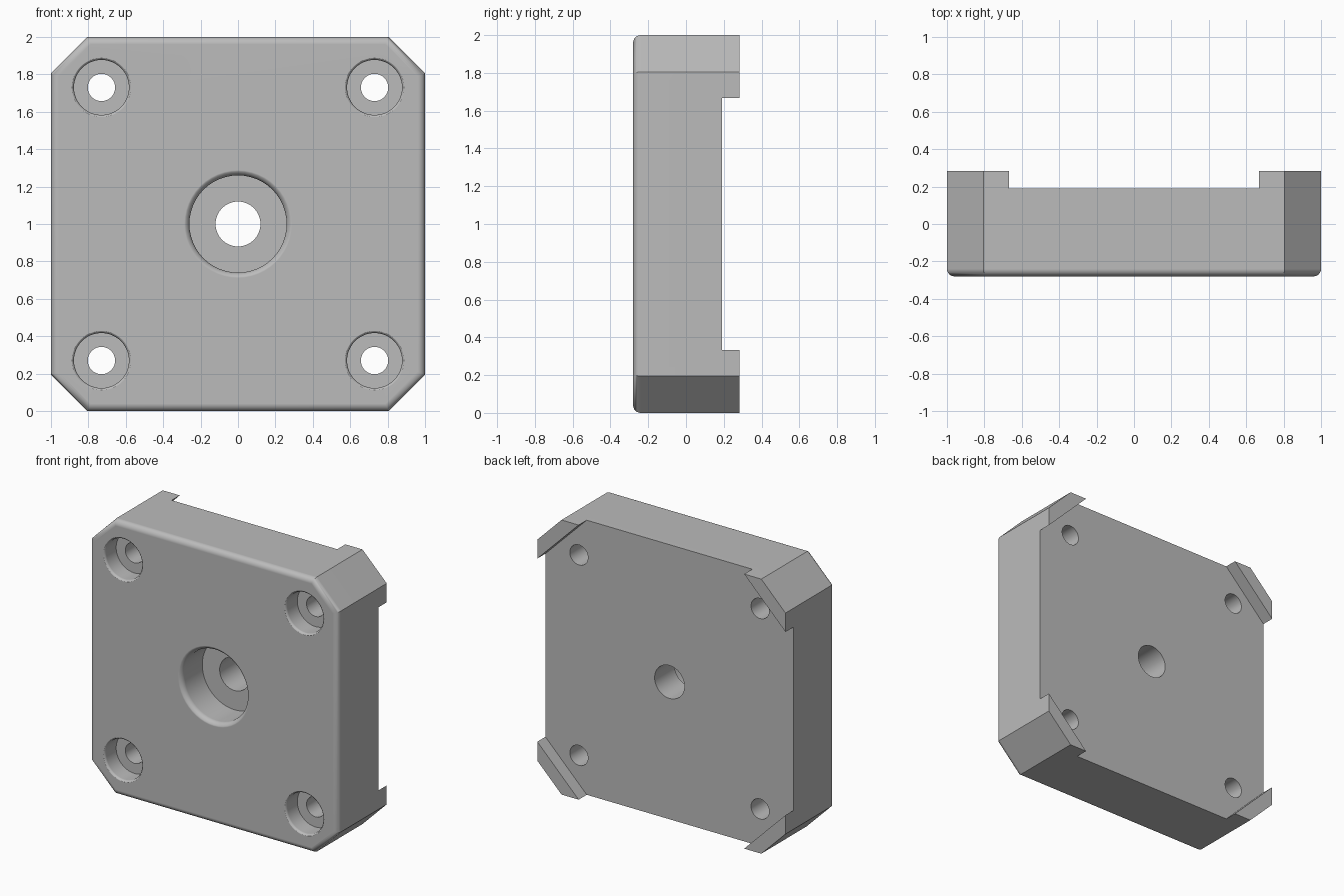
import bpy, bmesh, math
from mathutils import Matrix

cube = bpy.data.objects.get("Cube")
if cube:
    bpy.data.objects.remove(cube, do_unlink=True)

FRONT, BACK, RECESS = -0.28, 0.283, 0.19
FILLET = 0.04


def finish(bm, name):
    bmesh.ops.recalc_face_normals(bm, faces=bm.faces)
    mesh = bpy.data.meshes.new(name)
    bm.to_mesh(mesh)
    bm.free()
    obj = bpy.data.objects.new(name, mesh)
    bpy.context.collection.objects.link(obj)
    return obj


def octagon_prism(name, half, diagonal, y0, y1, fillet=0):
    """Square with clipped corners (|x|+|z| = diagonal), extruded along y."""
    c = diagonal - half
    quarter = [(half, c), (c, half)]
    points = []
    for k in range(4):
        for x, z in quarter:
            for _ in range(k):
                x, z = -z, x
            points.append((x, z))
    bm = bmesh.new()
    face = bm.faces.new([bm.verts.new((x, y0, z + 1)) for x, z in points])
    ext = bmesh.ops.extrude_face_region(bm, geom=[face], use_keep_orig=True)
    moved = [g for g in ext["geom"] if isinstance(g, bmesh.types.BMVert)]
    bmesh.ops.translate(bm, verts=moved, vec=(0, y1 - y0, 0))
    if fillet:
        rim = [e for e in bm.edges if all(abs(v.co.y - y0) < 1e-5 for v in e.verts)]
        bmesh.ops.bevel(bm, geom=rim, offset=fillet, segments=6,
                        profile=0.5, affect='EDGES')
    return finish(bm, name)


def counterbore_cutter(name, x, z, bore, counter, depth, flare):
    """Lathed cutter: flared mouth, wide counterbore, narrow through hole."""
    mouth = FRONT - 0.002
    profile = [(0, FRONT - 0.1), (counter + flare, FRONT - 0.1)]
    for i in range(7):
        a = math.pi / 2 * i / 6
        profile.append((counter + flare * (1 - math.sin(a)),
                        mouth + flare * (1 - math.cos(a))))
    profile += [(counter, FRONT + depth), (bore, FRONT + depth),
                (bore, BACK + 0.1), (0, BACK + 0.1)]
    bm = bmesh.new()
    verts = [bm.verts.new((r, y, 0)) for r, y in profile]
    edges = [bm.edges.new(pair) for pair in zip(verts, verts[1:])]
    bmesh.ops.spin(bm, geom=verts + edges, cent=(0, 0, 0), axis=(0, 1, 0),
                   angle=math.tau, steps=48, use_duplicate=False)
    bmesh.ops.remove_doubles(bm, verts=bm.verts, dist=1e-5)
    bmesh.ops.transform(bm, matrix=Matrix.Translation((x, 0, z)), verts=bm.verts)
    return finish(bm, name)


# Main block, rounded on the front rim only
plate = octagon_prism("mounting_plate", 1.0, 1.805, FRONT, BACK, FILLET)

# Back recess leaves a raised strip along each clipped corner
cutters = [octagon_prism("recess_cutter", 1.1, 1.667, RECESS, BACK + 0.2)]

# Centre hole and four corner screw holes
cutters.append(counterbore_cutter("centre_cutter", 0, 1, 0.12, 0.26, 0.24, 0.04))
for sx in (-1, 1):
    for sz in (-1, 1):
        cutters.append(counterbore_cutter("screw_cutter", 0.73 * sx, 1 + 0.73 * sz,
                                          0.073, 0.147, 0.13, 0.02))

bpy.ops.object.select_all(action='DESELECT')
bpy.context.view_layer.objects.active = plate
plate.select_set(True)
for cutter in cutters:
    cutter.hide_render = True
    mod = plate.modifiers.new("cut", 'BOOLEAN')
    mod.operation = 'DIFFERENCE'
    mod.solver = 'EXACT'
    mod.object = cutter
    bpy.ops.object.modifier_apply(modifier=mod.name)
for cutter in cutters:
    bpy.data.objects.remove(cutter, do_unlink=True)

# Smooth fillets and bores, flat faces stay flat
bpy.ops.object.shade_smooth_by_angle(angle=math.radians(30))
weighted = plate.modifiers.new("flat_faces", 'WEIGHTED_NORMAL')
weighted.keep_sharp = True

# Single plain grey
grey = bpy.data.materials.new("plain_grey")
grey.use_nodes = True
colour = (0.5, 0.5, 0.5, 1)
grey.diffuse_color = colour
grey.node_tree.nodes["Principled BSDF"].inputs["Base Color"].default_value = colour
plate.data.materials.clear()
plate.data.materials.append(grey)
for poly in plate.data.polygons:
    poly.material_index = 0
